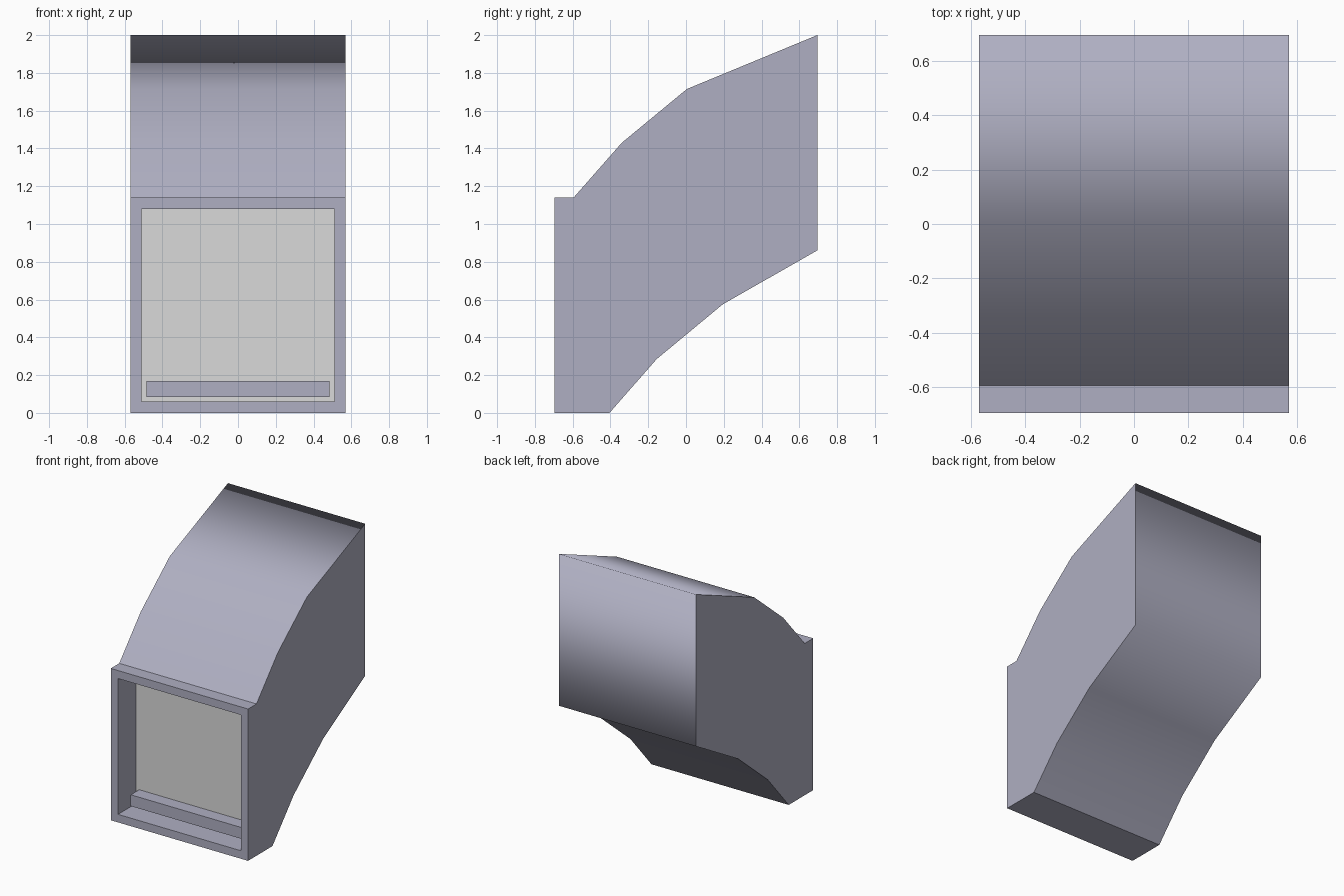
import bpy
import bmesh

cube = bpy.data.objects.get("Cube")
if cube:
    bpy.data.objects.remove(cube, do_unlink=True)


def make_material(name, color):
    mat = bpy.data.materials.new(name)
    mat.use_nodes = True
    mat.diffuse_color = color
    bsdf = next(n for n in mat.node_tree.nodes if n.type == 'BSDF_PRINCIPLED')
    bsdf.inputs["Base Color"].default_value = color
    return mat


def make_object(name, bm, materials):
    bmesh.ops.recalc_face_normals(bm, faces=bm.faces)
    mesh = bpy.data.meshes.new(name)
    bm.to_mesh(mesh)
    bm.free()
    for mat in materials:
        mesh.materials.append(mat)
    obj = bpy.data.objects.new(name, mesh)
    bpy.context.scene.collection.objects.link(obj)
    return obj


body_paint = make_material("blue grey", (0.43, 0.43, 0.54, 1))
panel_paint = make_material("light grey", (0.70, 0.70, 0.70, 1))

HALF_WIDTH = 0.57
FRONT = -0.695
RIM = 0.085
PANEL_Y = -0.48

# Side profile (y, z), running along the bottom, up the back and down the top
profile = [(FRONT, 0), (-0.405, 0), (-0.155, 0.285), (0.195, 0.575),
           (0.695, 0.86), (0.695, 2.0), (0.005, 1.715), (-0.34, 1.43),
           (-0.595, 1.14), (FRONT, 1.14)]

# Curved housing: the profile swept across the width
bm = bmesh.new()
left, right = [[bm.verts.new((x, y, z)) for y, z in profile]
               for x in (HALF_WIDTH, -HALF_WIDTH)]
bm.faces.new(left)
bm.faces.new(right[::-1])
count = len(profile)
strips = []
for i in range(count):
    j = (i + 1) % count
    strips.append(bm.faces.new((left[i], right[i], right[j], left[j])))
bmesh.ops.recalc_face_normals(bm, faces=bm.faces)

# Smooth shell over the underside, back and top; everything else stays flat
shell = strips[1:8]
for face in shell:
    face.smooth = True
for edge in bm.edges:
    edge.smooth = all(f in shell for f in edge.link_faces)

# Front opening: inset rim, pushed inward to the light panel
front = strips[-1]
bmesh.ops.inset_individual(bm, faces=[front], thickness=RIM)
result = bmesh.ops.extrude_discrete_faces(bm, faces=[front])
panel = result["faces"][0]
for vert in panel.verts:
    vert.co.y = PANEL_Y
panel.material_index = 1
make_object("housing", bm, [body_paint, panel_paint])

# Sill step along the bottom of the opening
sill = bmesh.new()
bmesh.ops.create_cube(sill, size=1)
depth = 0.1
bmesh.ops.scale(sill, vec=(2 * (HALF_WIDTH - RIM), depth, RIM), verts=sill.verts)
bmesh.ops.translate(sill, vec=(0, PANEL_Y - depth / 2, RIM * 1.5), verts=sill.verts)
make_object("sill_step", sill, [body_paint])
